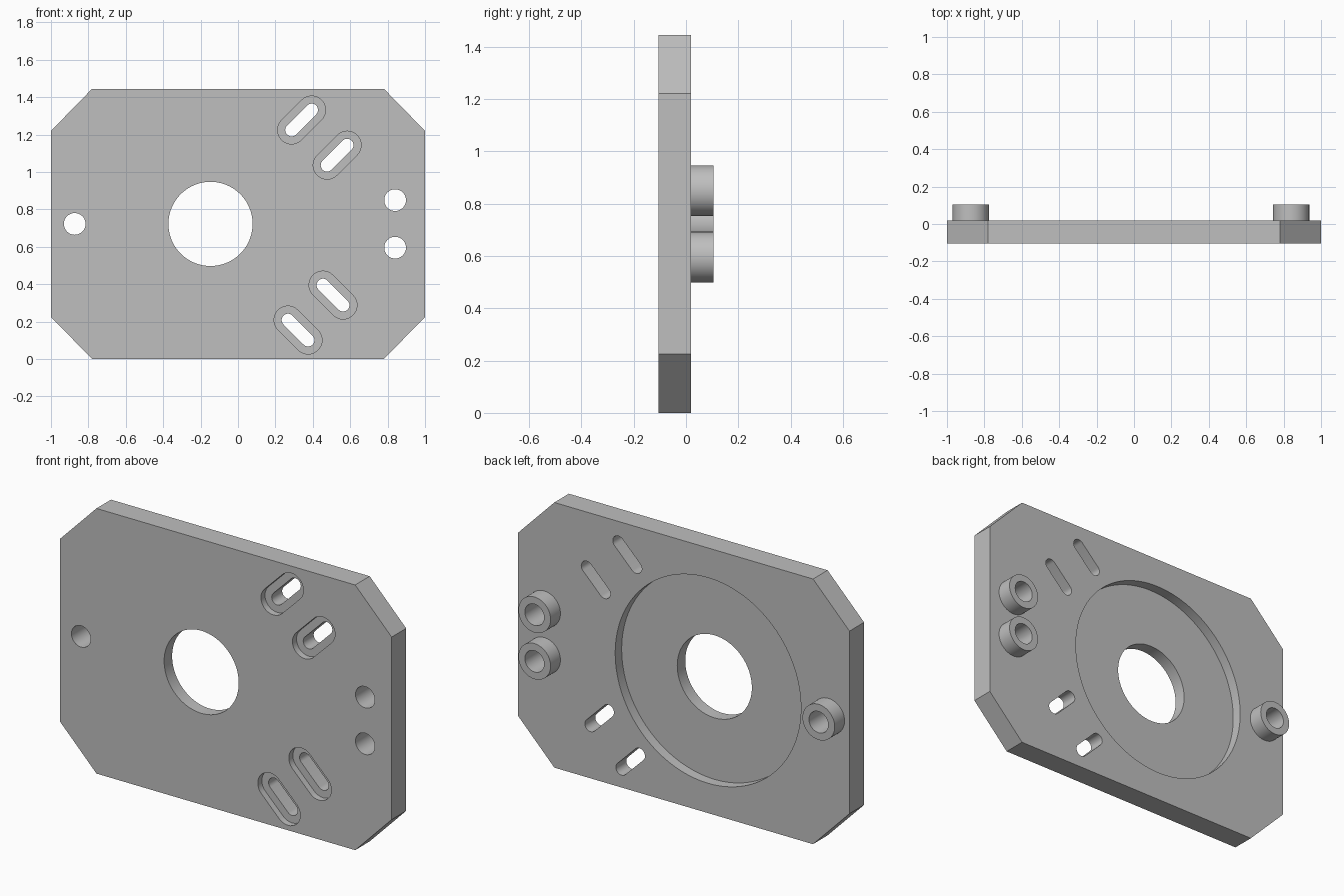
import bpy
import bmesh
from math import cos, sin, pi, radians

cube = bpy.data.objects.get("Cube")
if cube:
    bpy.data.objects.remove(cube, do_unlink=True)

FRONT, BACK, BOSS_END = -0.105, 0.02, 0.105
HEIGHT = 1.445
MID = HEIGHT / 2

grey = bpy.data.materials.new("machined_grey")
grey.use_nodes = True
grey.diffuse_color = (0.52, 0.52, 0.52, 1)
grey.node_tree.nodes["Principled BSDF"].inputs["Base Color"].default_value = grey.diffuse_color


def make_object(name, bm):
    bmesh.ops.recalc_face_normals(bm, faces=bm.faces)
    mesh = bpy.data.meshes.new(name)
    bm.to_mesh(mesh)
    bm.free()
    mesh.materials.append(grey)
    obj = bpy.data.objects.new(name, mesh)
    bpy.context.collection.objects.link(obj)
    return obj


def prism(name, outline, y0, y1):
    """Extrude an (x, z) outline from y0 to y1."""
    bm = bmesh.new()
    face = bm.faces.new([bm.verts.new((x, y0, z)) for x, z in outline])
    extruded = bmesh.ops.extrude_face_region(bm, geom=[face])["geom"]
    verts = [v for v in extruded if isinstance(v, bmesh.types.BMVert)]
    bmesh.ops.translate(bm, verts=verts, vec=(0, y1 - y0, 0))
    return make_object(name, bm)


def circle(x, z, r, n=64):
    return [(x + r * cos(2 * pi * i / n), z + r * sin(2 * pi * i / n)) for i in range(n)]


def slot(x, z, r, half, angle, n=16):
    """Stadium outline: two half circles joined by straight sides."""
    points = []
    for end in (0, pi):
        cx, cz = x + half * cos(angle + end), z + half * sin(angle + end)
        for i in range(n + 1):
            a = angle + end - pi / 2 + pi * i / n
            points.append((cx + r * cos(a), cz + r * sin(a)))
    return points


def cut(target, outline, y0=-0.3, y1=0.3):
    cutter = prism("cutter", outline, y0, y1)
    cutter.hide_render = True
    mod = target.modifiers.new("cut", "BOOLEAN")
    mod.operation, mod.solver, mod.object = "DIFFERENCE", "EXACT", cutter
    bpy.context.view_layer.objects.active = target
    bpy.ops.object.modifier_apply(modifier=mod.name)
    bpy.data.objects.remove(cutter, do_unlink=True)


def smooth(obj):
    bpy.ops.object.select_all(action="DESELECT")
    obj.select_set(True)
    bpy.context.view_layer.objects.active = obj
    bpy.ops.object.shade_smooth_by_angle(angle=radians(30))


def tube(name, x, z, inner, outer, y0, y1):
    """Hollow boss, open where it sits on the plate."""
    bm = bmesh.new()
    rings = [[bm.verts.new((px, y, pz)) for px, pz in circle(x, z, r)]
             for r, y in ((outer, y0), (outer, y1), (inner, y1), (inner, y0))]
    for a, b in zip(rings, rings[1:]):
        for i in range(len(a)):
            bm.faces.new((a[i - 1], a[i], b[i], b[i - 1]))
    return make_object(name, bm)


# Plate with chamfered corners
right_half = [(0.78, 0), (1, 0.225), (1, HEIGHT - 0.225), (0.78, HEIGHT)]
plate = prism("plate", right_half + [(-x, z) for x, z in reversed(right_half)], FRONT, BACK)

# Round recess in the back and the central bore
cut(plate, circle(-0.147, MID, 0.56, 128), BACK - 0.056, 0.3)
cut(plate, circle(-0.147, MID, 0.225, 96))

# Slots with a wider counterbore on the front, mirrored in height
for x, z, tilt in ((0.34, 1.278, 1), (0.53, 1.09, 1), (0.508, 0.342, -1), (0.321, 0.155, -1)):
    cut(plate, slot(x, z, 0.0745, 0.076, tilt * pi / 4), -0.3, FRONT + 0.035)
    cut(plate, slot(x, z, 0.034, 0.076, tilt * pi / 4))

# Hollow bosses on the back, drilled through the plate
for name, x, z in (("right_boss", -0.873, MID),
                   ("upper_left_boss", 0.84, MID + 0.127),
                   ("lower_left_boss", 0.84, MID - 0.127)):
    cut(plate, circle(x, z, 0.058))
    smooth(tube(name, x, z, 0.058, 0.097, BACK, BOSS_END))

smooth(plate)
